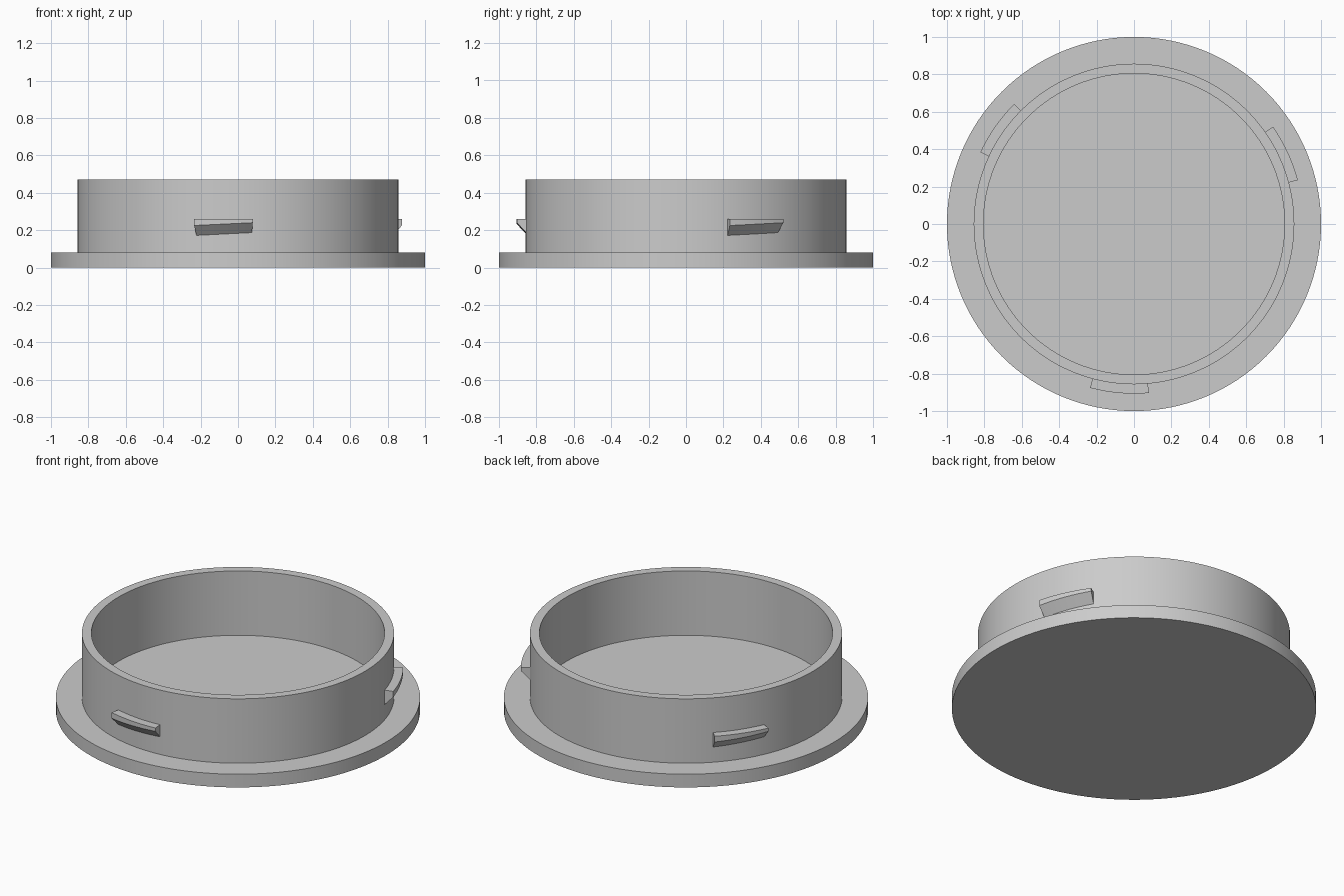
import bpy, bmesh, math

cube = bpy.data.objects.get("Cube")
if cube:
    bpy.data.objects.remove(cube, do_unlink=True)

SEGMENTS = 128
WALL_OUT, WALL_IN, TAB_OUT = 0.857, 0.805, 0.907
BASE_TOP, RIM_TOP, TAB_TOP = 0.08, 0.47, 0.26

grey = bpy.data.materials.new("plain grey")
grey.use_nodes = True
grey.diffuse_color = (0.6, 0.6, 0.6, 1)
grey.node_tree.nodes["Principled BSDF"].inputs["Base Color"].default_value = (0.6, 0.6, 0.6, 1)


def finish(name, bm):
    bmesh.ops.recalc_face_normals(bm, faces=bm.faces)
    mesh = bpy.data.meshes.new(name)
    bm.to_mesh(mesh)
    bm.free()
    obj = bpy.data.objects.new(name, mesh)
    bpy.context.collection.objects.link(obj)
    mesh.materials.append(grey)
    bpy.ops.object.select_all(action="DESELECT")
    obj.select_set(True)
    bpy.context.view_layer.objects.active = obj
    bpy.ops.object.shade_smooth_by_angle(angle=math.radians(30))
    return obj


# Cap body: flanged base plate and hollow collar turned from one profile
def cap_body():
    profile = [(0, 0), (1, 0), (1, BASE_TOP), (WALL_OUT, BASE_TOP), (WALL_OUT, RIM_TOP),
               (WALL_IN, RIM_TOP), (WALL_IN, BASE_TOP), (0, BASE_TOP)]
    bm = bmesh.new()
    verts = [bm.verts.new((r, 0, z)) for r, z in profile]
    edges = [bm.edges.new(pair) for pair in zip(verts, verts[1:])]
    bmesh.ops.spin(bm, geom=verts + edges, cent=(0, 0, 0), axis=(0, 0, 1),
                   angle=math.tau, steps=SEGMENTS, use_duplicate=False)
    bmesh.ops.remove_doubles(bm, verts=bm.verts, dist=0.0001)
    finish("cap_body", bm)


# Locking tab: wedge section swept along the wall, its underside rising like a thread
def locking_tab(name, start, span=20, steps=8):
    bm = bmesh.new()
    rings = []
    for i in range(steps + 1):
        t = i / steps
        a = math.radians(start + span * t)
        rise = 0.015 * t
        section = [(WALL_OUT - 0.01, TAB_TOP), (TAB_OUT, TAB_TOP), (TAB_OUT, 0.225 + rise),
                   (WALL_OUT, 0.172 + rise), (WALL_OUT - 0.01, 0.172 + rise)]
        rings.append([bm.verts.new((r * math.cos(a), r * math.sin(a), z)) for r, z in section])
    for a, b in zip(rings, rings[1:]):
        for j in range(len(a)):
            k = (j + 1) % len(a)
            bm.faces.new((a[j], a[k], b[k], b[j]))
    bm.faces.new(rings[0])
    bm.faces.new(rings[-1])
    finish(name, bm)


cap_body()
for label, start in (("front", -105), ("left", 15), ("right", 135)):
    locking_tab(label + "_locking_tab", start)
